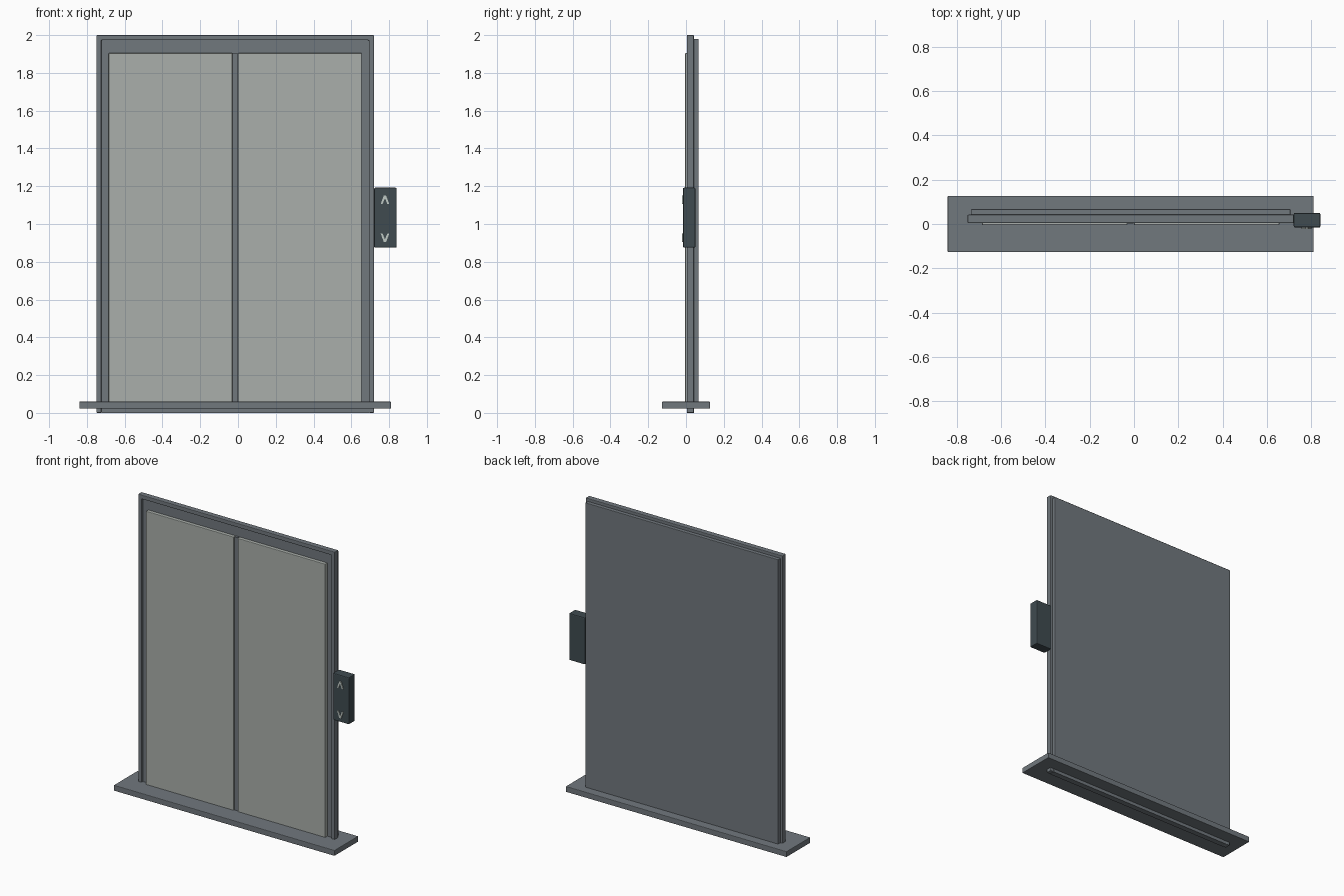
import bpy, bmesh

if "Cube" in bpy.data.objects:
    bpy.data.objects.remove(bpy.data.objects["Cube"])


def material(name, rgb):
    m = bpy.data.materials.new(name)
    m.diffuse_color = (*rgb, 1)
    m.use_nodes = True
    m.node_tree.nodes["Principled BSDF"].inputs["Base Color"].default_value = m.diffuse_color
    return m


STEEL = material("frame steel grey", (0.165, 0.188, 0.208))
DOOR = material("door light grey", (0.40, 0.43, 0.405))
DARK = material("panel dark slate", (0.050, 0.070, 0.080))
LIGHT = material("arrow pale grey", (0.52, 0.58, 0.55))


def prism(name, points, y0, y1, mat, bevel=0.0):
    """Extrude a front (x, z) outline from y0 to y1."""
    bm = bmesh.new()
    face = bm.faces.new([bm.verts.new((x, y0, z)) for x, z in points])
    ext = bmesh.ops.extrude_face_region(bm, geom=[face])
    for v in ext["geom"]:
        if isinstance(v, bmesh.types.BMVert):
            v.co.y = y1
    bmesh.ops.recalc_face_normals(bm, faces=bm.faces)
    me = bpy.data.meshes.new(name)
    bm.to_mesh(me)
    bm.free()
    me.materials.append(mat)
    ob = bpy.data.objects.new(name, me)
    bpy.context.collection.objects.link(ob)
    if bevel:
        mod = ob.modifiers.new("edge_bevel", 'BEVEL')
        mod.width = bevel
        mod.segments = 2
    return ob


def box(name, x, y, z, mat, bevel=0.0):
    pts = [(x[0], z[0]), (x[1], z[0]), (x[1], z[1]), (x[0], z[1])]
    return prism(name, pts, y[0], y[1], mat, bevel)


# Threshold plate
box("threshold", (-0.84, 0.81), (-0.127, 0.127), (0.022, 0.06), STEEL, 0.004)

# Door surround: one U-shaped outline around the opening, closed by a bottom rail
L, R, T, W = -0.75, 0.72, 2.0, 0.027
prism("door_frame", [(L, 0), (L + W, 0), (L + W, T - W), (R - W, T - W),
                     (R - W, 0), (R, 0), (R, T), (L, T)],
      0.004, 0.042, STEEL, 0.004)
box("bottom_rail", (L + W, R - W), (0.004, 0.042), (0, 0.03), STEEL)

# Backing wall behind the doors
box("back_panel", (-0.735, 0.705), (0.018, 0.067), (0.024, 1.98), STEEL, 0.003)

# Two sliding leaves and the centre seam strip
for name, x in (("left_door", (-0.685, -0.03)), ("right_door", (0.0, 0.655))):
    box(name, x, (-0.005, 0.022), (0.055, 1.905), DOOR, 0.004)
box("centre_seam", (-0.028, -0.002), (0.002, 0.022), (0.055, 1.905), STEEL)

# Call panel with raised up and down arrows
box("call_panel", (0.72, 0.84), (-0.016, 0.05), (0.875, 1.192), DARK, 0.006)
CHEVRON = [(-0.023, -0.023), (-0.013, -0.023), (0, 0.008),
           (0.013, -0.023), (0.023, -0.023), (0.006, 0.023), (-0.006, 0.023)]
for name, z, s in (("up_arrow", 1.128, 1), ("down_arrow", 0.927, -1)):
    prism(name, [(0.778 + px, z + s * pz) for px, pz in CHEVRON],
          -0.022, -0.014, LIGHT)
